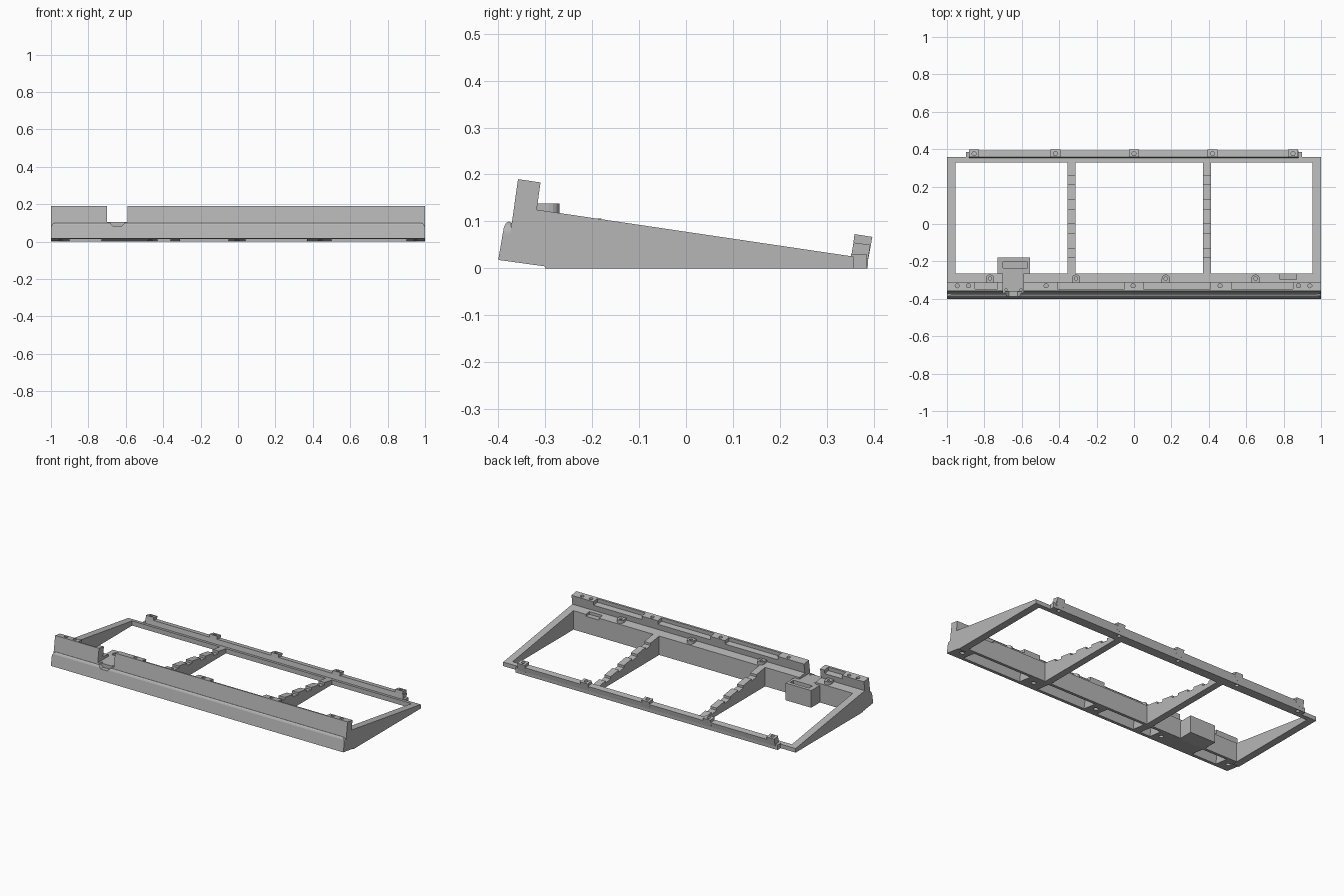
import bpy
import bmesh
import math
from mathutils import Vector

if "Cube" in bpy.data.objects:
    bpy.data.objects.remove(bpy.data.objects["Cube"], do_unlink=True)

grey = bpy.data.materials.new("plain_grey")
grey.use_nodes = True
COLOUR = (0.47, 0.47, 0.47, 1)
grey.diffuse_color = COLOUR
grey.node_tree.nodes["Principled BSDF"].inputs["Base Color"].default_value = COLOUR


def prism(name, axis, pts, a, b):
    """Extrude a 2D outline along an axis: X takes (y,z), Y takes (x,z), Z takes (x,y)."""
    place = {"X": lambda p, t: (t, p[0], p[1]),
             "Y": lambda p, t: (p[0], t, p[1]),
             "Z": lambda p, t: (p[0], p[1], t)}[axis]
    bm = bmesh.new()
    face = bm.faces.new([bm.verts.new(place(p, a)) for p in pts])
    ext = bmesh.ops.extrude_face_region(bm, geom=[face])
    moved = [v for v in ext["geom"] if isinstance(v, bmesh.types.BMVert)]
    bmesh.ops.translate(bm, verts=moved, vec=Vector(place((0, 0), b - a)))
    bmesh.ops.recalc_face_normals(bm, faces=bm.faces)
    mesh = bpy.data.meshes.new(name)
    bm.to_mesh(mesh)
    bm.free()
    mesh.materials.append(grey)
    obj = bpy.data.objects.new(name, mesh)
    bpy.context.scene.collection.objects.link(obj)
    return obj


def box(name, x0, x1, y0, y1, z0, z1):
    return prism(name, "Z", [(x0, y0), (x1, y0), (x1, y1), (x0, y1)], z0, z1)


def arc(cx, cy, r, start, end, n=8):
    return [(cx + r * math.cos(math.radians(start + (end - start) * i / n)),
             cy + r * math.sin(math.radians(start + (end - start) * i / n)))
            for i in range(n + 1)]


def hole(x, y, r, z0, z1):
    return prism("hole_cutter", "Z", arc(x, y, r, 0, 337.5, 15), z0, z1)


def cut(obj, cutters):
    """Subtract each cutter from obj, then remove the cutters."""
    for c in cutters:
        c.hide_render = True
        mod = obj.modifiers.new("cut", "BOOLEAN")
        mod.operation = "DIFFERENCE"
        mod.solver = "EXACT"
        mod.object = c
    bpy.context.view_layer.update()
    deps = bpy.context.evaluated_depsgraph_get()
    mesh = bpy.data.meshes.new_from_object(obj.evaluated_get(deps))
    obj.modifiers.clear()
    obj.data = mesh
    for c in cutters:
        bpy.data.objects.remove(c, do_unlink=True)


def top(y):
    """Height of the sloping upper plane."""
    return 0.125 - 0.148 * (y + 0.318)


# Front beam: rounded lower lip, tilted upright wall and deck
beam = prism("front_beam", "X", [
    (-0.40, 0.018), (-0.388, 0.088), (-0.384, 0.096), (-0.377, 0.1), (-0.371, 0.097),
    (-0.358, 0.19), (-0.31, 0.183), (-0.318, top(-0.318)), (-0.265, top(-0.265)),
    (-0.265, 0), (-0.27, 0)], -1, 1)
cutters = []
# hollow underside bays
for x0, x1 in ((-0.9, -0.73), (-0.43, -0.36), (-0.31, -0.05), (0.04, 0.37), (0.5, 0.9)):
    cutters.append(prism("bay_cutter", "X", [
        (-0.382, -0.02), (-0.366, 0.085), (-0.35, 0.1), (-0.285, 0.1), (-0.285, -0.02)], x0, x1))
# pockets in the wall top between the screw posts
for x0, x1 in ((-0.85, -0.73), (-0.41, -0.05), (0.05, 0.41), (0.52, 0.85)):
    cutters.append(prism("pocket_cutter", "X", [
        (-0.343, 0.25), (-0.349, 0.165), (-0.29, 0.157), (-0.29, 0.25)], x0, x1))
# wall opening with tapered groove, and a small deck notch
cutters.append(box("opening_cutter", -0.70, -0.59, -0.45, -0.24, 0.106, 0.3))
cutters.append(prism("groove_cutter", "Y", [
    (-0.69, 0.12), (-0.69, 0.106), (-0.668, 0.083), (-0.622, 0.083), (-0.6, 0.106), (-0.6, 0.12)],
    -0.45, -0.362))
cutters.append(box("notch_cutter", 0.78, 0.87, -0.298, -0.25, 0.105, 0.14))
# rounded ends of the lower lip
for s in (-1, 1):
    corner = [(s * x, z) for x, z in arc(0.972, 0.073, 0.028, 0, 90)]
    cutters.append(prism("corner_cutter", "Y", corner + [(s * 0.972, 0.115), (s * 1.02, 0.115),
                                                      (s * 1.02, 0.073)], -0.45, -0.3725))
# screw holes
for x in (-0.945, -0.885, -0.47, -0.005, 0.46, 0.88, 0.94):
    cutters.append(hole(x, -0.33, 0.011, 0.12, 0.25))
for x in (-0.95, -0.47, -0.005, 0.44, 0.95):
    cutters.append(hole(x, -0.33, 0.014, -0.05, 0.04))
for x in (-0.685, -0.605):
    for y in (-0.27, -0.352):
        cutters.append(hole(x, y, 0.006, 0.09, 0.15))
cut(beam, cutters)

# Box behind the opening
housing = box("rear_housing", -0.73, -0.555, -0.275, -0.18, 0, 0.106)
cut(housing, [box("housing_cutter", -0.70, -0.57, -0.236, -0.202, 0.08, 0.2)])

# Sloping side walls, mirrored
for side, s in (("left", 1), ("right", -1)):
    prism(side + "_side_wall", "X", [
        (-0.30, 0), (0.357, 0), (0.357, top(0.357)), (-0.30, top(-0.30))], s * 0.955, s)

# Cross ribs with stepped tops
for name, x in (("right_rib", -0.335), ("left_rib", 0.39)):
    rib = prism(name, "X", [(-0.27, 0), (0.335, 0), (0.335, top(0.335)), (-0.27, top(-0.27))],
                x - 0.021, x + 0.021)
    notches = []
    for y in (-0.18, -0.05, 0.08, 0.21):
        notches.append(prism("rib_cutter", "X", [
            (y, top(y) - 0.014), (y + 0.05, top(y + 0.05) - 0.014),
            (y + 0.05, 0.2), (y, 0.2)], x - 0.05, x + 0.05))
    cut(rib, notches)

# Deck tabs with a rounded end and a screw hole
for i, x in enumerate((-0.77, -0.31, 0.17, 0.65)):
    outline = [(x + 0.022, -0.316)] + arc(x, -0.292, 0.022, 0, 180) + [(x - 0.022, -0.316)]
    tab = prism("deck_tab_%d" % (i + 1), "Z", outline, 0.11, 0.138)
    cut(tab, [hole(x, -0.292, 0.009, 0.12, 0.2)])

# Rear beam
prism("rear_beam", "X", [(0.33, 0), (0.357, 0), (0.357, top(0.357)), (0.33, top(0.33))], -0.98, 0.98)

# Rear lip and its screw posts
posts = (-0.855, -0.42, 0, 0.42, 0.85)
lip = prism("rear_lip", "X", [
    (0.35, 0), (0.387, 0), (0.388, 0.02), (0.393, 0.05), (0.357, 0.055), (0.352, 0.026)], -0.88, 0.88)
cut(lip, [hole(x, 0.373, 0.011, -0.05, 0.018) for x in posts])
for i, x in enumerate(posts):
    post = prism("rear_post_%d" % (i + 1), "X", [
        (0.353, 0.026), (0.3885, 0.02), (0.397, 0.067), (0.359, 0.073)], x - 0.026, x + 0.026)
    cut(post, [hole(x, 0.376, 0.011, 0.045, 0.12)])
for side, s in (("left", 1), ("right", -1)):
    box(side + "_lip_end", s * 0.875, s * 0.897, 0.352, 0.386, 0, 0.03)
